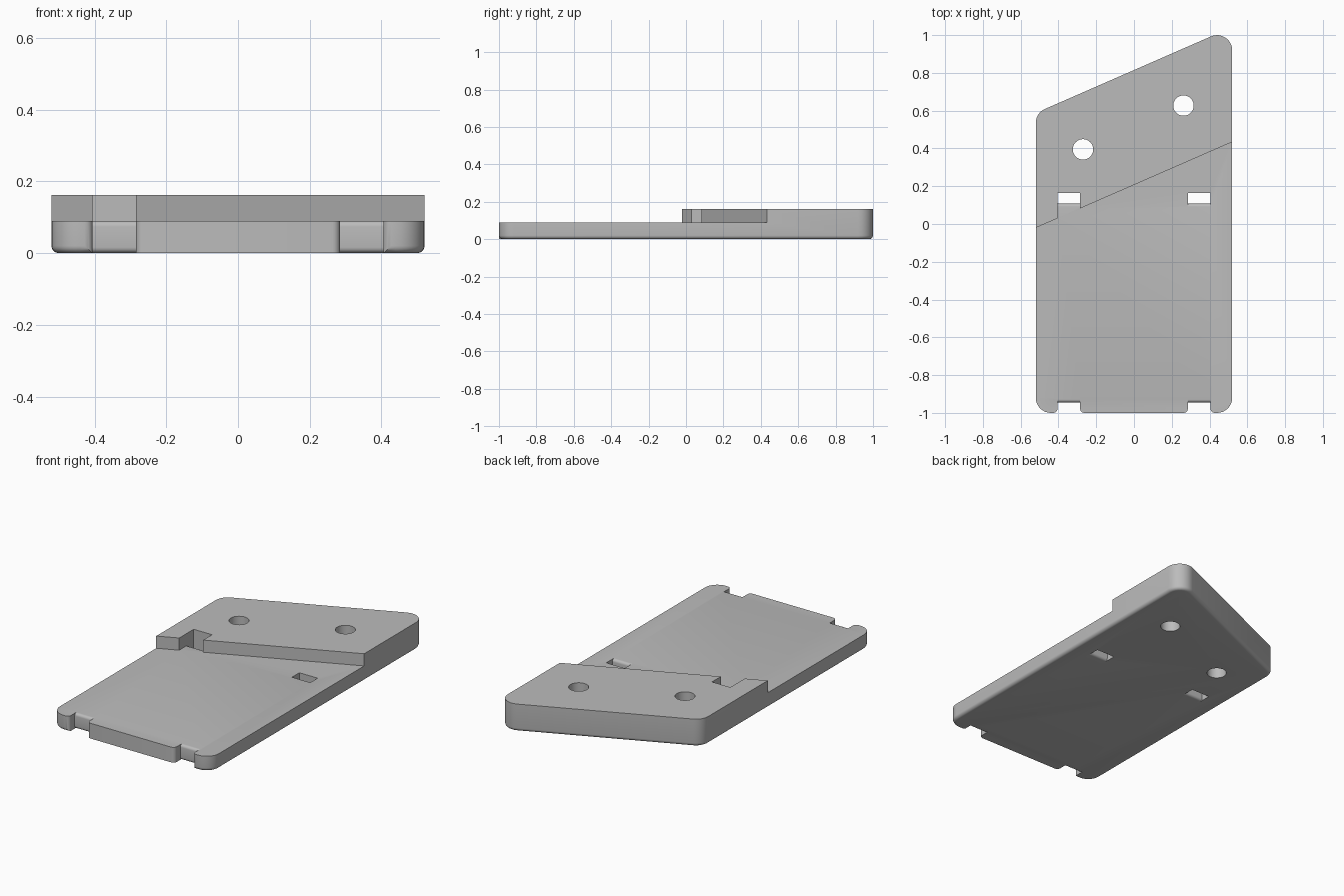
import bpy, bmesh
from math import sin, cos, pi, atan
from mathutils import Vector

cube = bpy.data.objects.get("Cube")
if cube:
    bpy.data.objects.remove(cube, do_unlink=True)

HALF, TOP, LOW = 0.52, 0.162, 0.09      # half width, raised and lower heights
CORNER, FILLET, SLOPE = 0.08, 0.02, 0.437
SLOT_IN, SLOT_OUT = 0.285, 0.405        # slot sides measured from the centre

grey = bpy.data.materials.new("plain_grey")
grey.use_nodes = True
grey.diffuse_color = (0.5, 0.5, 0.5, 1)
grey.node_tree.nodes["Principled BSDF"].inputs["Base Color"].default_value = grey.diffuse_color


def loft(name, rings):
    """Closed solid through a stack of matching rings."""
    bm = bmesh.new()
    loops = [[bm.verts.new(p) for p in ring] for ring in rings]
    for a, b in zip(loops, loops[1:]):
        for i in range(len(a)):
            j = (i + 1) % len(a)
            bm.faces.new((a[i], a[j], b[j], b[i]))
    bm.faces.new(loops[0][::-1])
    bm.faces.new(loops[-1])
    bmesh.ops.recalc_face_normals(bm, faces=bm.faces)
    mesh = bpy.data.meshes.new(name)
    bm.to_mesh(mesh)
    bm.free()
    mesh.materials.append(grey)
    obj = bpy.data.objects.new(name, mesh)
    bpy.context.collection.objects.link(obj)
    return obj


def upright(name, pts, z0, z1):
    return loft(name, [[(x, y, z) for x, y in pts] for z in (z0, z1)])


def sideways(name, pts, x0, x1):
    return loft(name, [[(x, y, z) for y, z in pts] for x in (x0, x1)])


def arc(cx, cy, r, a0, a1, n=8):
    return [(cx + r * cos(a0 + (a1 - a0) * i / n),
             cy + r * sin(a0 + (a1 - a0) * i / n)) for i in range(n + 1)]


def combine(target, tool, operation):
    tool.hide_render = True
    mod = target.modifiers.new(operation.lower(), 'BOOLEAN')
    mod.operation, mod.solver, mod.object = operation, 'EXACT', tool
    bpy.context.view_layer.objects.active = target
    bpy.ops.object.modifier_apply(modifier=mod.name)
    bpy.data.objects.remove(tool, do_unlink=True)


# Plate with rounded corners, slanted back and filleted lower rim
tilt = atan(SLOPE)
cx = HALF - CORNER
back_y = 1 - CORNER
corners = [(-cx, CORNER - 1, pi, 1.5 * pi), (cx, CORNER - 1, 1.5 * pi, 2 * pi),
           (cx, back_y, 0, pi / 2 + tilt),
           (-cx, back_y - 2 * cx * SLOPE, pi / 2 + tilt, pi)]


def outline(inset):
    return [p for x, y, a, b in corners for p in arc(x, y, CORNER - inset, a, b)]


rings = []
for i in range(6):
    a = i / 5 * pi / 2
    rings.append([(x, y, FILLET * (1 - cos(a))) for x, y in outline(FILLET * (1 - sin(a)))])
rings.append([(x, y, TOP) for x, y in outline(0)])
plate = loft("mounting_plate", rings)

# Square lower edge on the middle of the front
combine(plate, upright("front_tab", [(-0.34, -1), (0.34, -1), (0.34, -0.9), (-0.34, -0.9)],
                       0, 0.06), 'UNION')


# Slanted step with a pocket in front of the right slot
def step(x):
    return 0.207 + SLOPE * x


combine(plate, upright("step_cutter", [
    (-0.7, -1.2), (0.7, -1.2), (0.7, step(0.7)), (-SLOT_IN, step(-SLOT_IN)),
    (-SLOT_IN, 0.165), (-SLOT_OUT, 0.165), (-SLOT_OUT, step(-SLOT_OUT)),
    (-0.7, step(-0.7))], LOW, 0.4), 'DIFFERENCE')


# Strap openings: one wall is rounded over at top and bottom
def strap_profile(wall, far, r=0.016):
    s = 1 if far > wall else -1
    side = arc(0, 0, r, -pi / 2, 0, 5) + arc(0, LOW - 2 * r, r, 0, pi / 2, 5)
    pts = [(wall + s * (y - r), z + r) for y, z in side]
    return ([(far, -0.1), (wall - s * r, -0.1)] + pts
            + [(wall - s * r, 0.3), (far, 0.3)])


for side in (-1, 1):
    x0, x1 = sorted((side * SLOT_IN, side * SLOT_OUT))
    combine(plate, sideways("slot_cutter", strap_profile(0.108, 0.165), x0, x1), 'DIFFERENCE')
    combine(plate, sideways("notch_cutter", strap_profile(-0.945, -1.1), x0, x1), 'DIFFERENCE')
    # Rounded mouth of the front notch
    r = 0.022
    mouth = ([(x0 - r, -1.1)] + arc(x0 - r, r - 1, r, -pi / 2, 0, 5)
             + arc(x1 + r, r - 1, r, pi, 1.5 * pi, 5) + [(x1 + r, -1.1)])
    combine(plate, upright("mouth_cutter", mouth, -0.1, 0.3), 'DIFFERENCE')

# Two screw holes
for x, y in ((-0.27, 0.395), (0.262, 0.627)):
    ring = arc(x, y, 0.054, 0, 2 * pi, 40)[:-1]
    combine(plate, upright("hole_cutter", ring, -0.1, 0.3), 'DIFFERENCE')

# Smooth the fillets, keep hard edges
bpy.ops.object.select_all(action='DESELECT')
plate.select_set(True)
bpy.context.view_layer.objects.active = plate
bpy.ops.object.shade_smooth_by_angle(angle=pi / 6)
